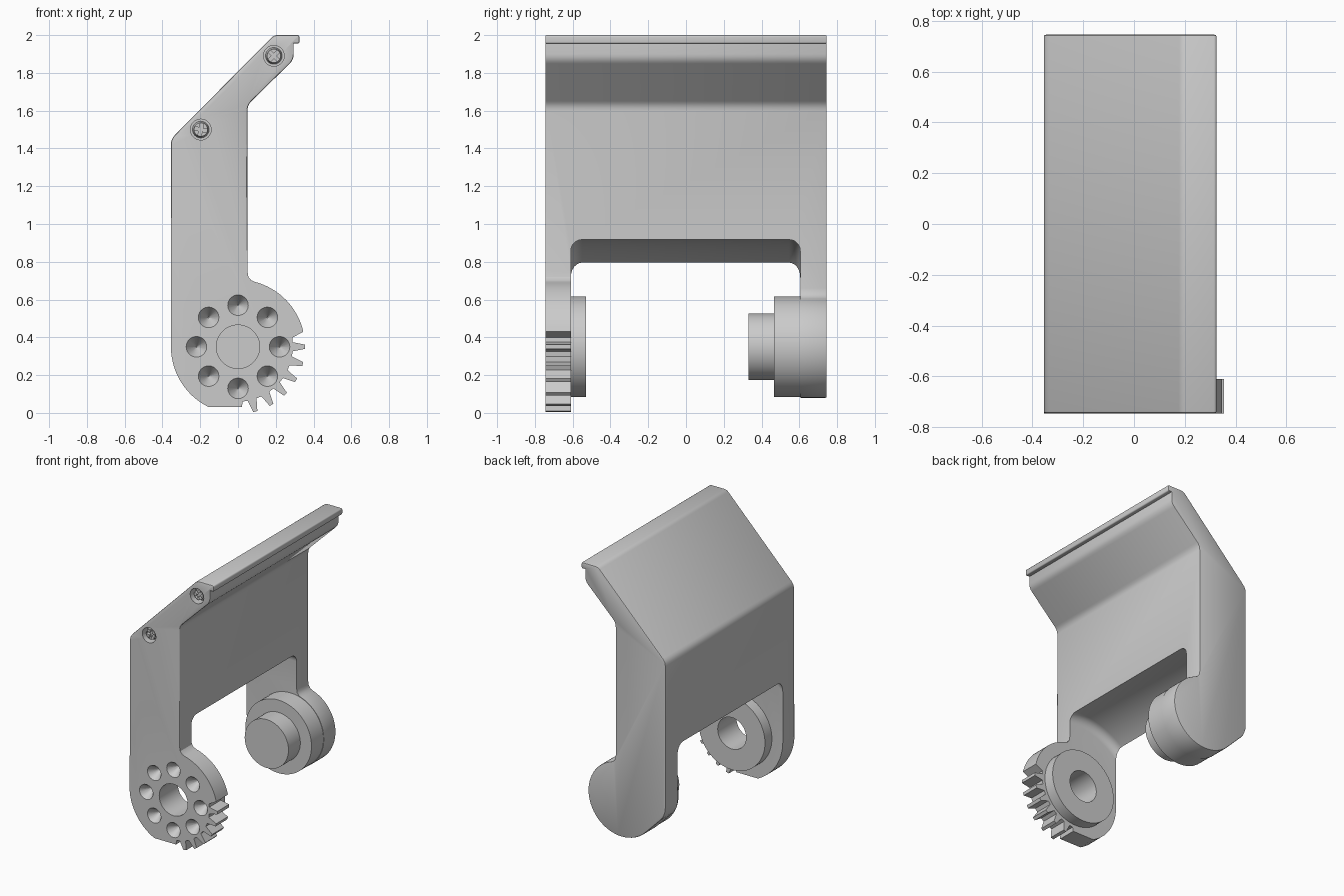
import bpy, bmesh
from math import sin, cos, radians, pi
from mathutils import Matrix, Vector

if "Cube" in bpy.data.objects:
    bpy.data.objects.remove(bpy.data.objects["Cube"])

CZ = 0.35                      # height of the pivot axis
Y0, Y1 = -0.745, 0.745         # outer side faces


def to_object(name, bm):
    bmesh.ops.recalc_face_normals(bm, faces=bm.faces[:])
    me = bpy.data.meshes.new(name)
    bm.to_mesh(me)
    bm.free()
    ob = bpy.data.objects.new(name, me)
    bpy.context.collection.objects.link(ob)
    return ob


def cyl(name, x, z, ya, yb, r0, r1=None, n=48, bevel=0):
    bm = bmesh.new()
    m = Matrix.Translation((x, (ya + yb) / 2, z)) @ Matrix.Rotation(-pi / 2, 4, 'X')
    bmesh.ops.create_cone(bm, cap_ends=True, segments=n, radius1=r0,
                          radius2=r0 if r1 is None else r1, depth=yb - ya, matrix=m)
    if bevel:
        rim = [e for e in bm.edges if abs(e.verts[0].co.y - e.verts[1].co.y) < 1e-5]
        bmesh.ops.bevel(bm, geom=rim, offset=bevel, segments=6, profile=0.5, affect='EDGES')
    return to_object(name, bm)


def box(name, x, y, z, sx, sy, sz, turn=0):
    bm = bmesh.new()
    m = (Matrix.Translation((x, y, z)) @ Matrix.Rotation(turn, 4, 'Y')
         @ Matrix.Diagonal((sx, sy, sz, 1)))
    bmesh.ops.create_cube(bm, size=1, matrix=m)
    return to_object(name, bm)


def cut(ob, cutter):
    mod = ob.modifiers.new("cut", 'BOOLEAN')
    mod.operation, mod.solver, mod.object = 'DIFFERENCE', 'EXACT', cutter
    bpy.context.view_layer.objects.active = ob
    bpy.ops.object.modifier_apply(modifier=mod.name)
    bpy.data.objects.remove(cutter)


def arc(r, a, b, n):
    return [(r * cos(radians(a + (b - a) * i / n)),
             CZ + r * sin(radians(a + (b - a) * i / n))) for i in range(n + 1)]


def rounded(points):
    # turns (x, z, radius) corners into short curves
    out = []
    for i, p in enumerate(points):
        if len(p) == 2:
            out.append(p)
            continue
        c = Vector(p[:2])
        a = c + (Vector(points[i - 1][:2]) - c).normalized() * p[2]
        b = c + (Vector(points[(i + 1) % len(points)][:2]) - c).normalized() * p[2]
        for k in range(5):
            t = k / 4
            out.append(tuple(a * (1 - t) ** 2 + c * 2 * t * (1 - t) + b * t * t))
    return out


def half(name, profile, y_out, bevel_above):
    bm = bmesh.new()
    f = bm.faces.new([bm.verts.new((x, 0, z)) for x, z in profile])
    ext = bmesh.ops.extrude_face_region(bm, geom=[f], use_keep_orig=True)
    vs = [g for g in ext['geom'] if isinstance(g, bmesh.types.BMVert)]
    bmesh.ops.translate(bm, verts=vs, vec=(0, y_out, 0))
    es = [e for e in bm.edges if all(abs(v.co.y - y_out) < 1e-5 for v in e.verts)
          and sum(v.co.z for v in e.verts) / 2 > bevel_above]
    bmesh.ops.bevel(bm, geom=es, offset=0.008, segments=2, profile=0.5, affect='EDGES')
    return to_object(name, bm)


# Shared upper outline: leaning head with a lip
upper = [(0.05, 1.63, 0.03), (0.295, 1.87, 0.03), (0.295, 1.955), (0.325, 1.955, 0.01),
         (0.325, 2.0, 0.012), (0.19, 2.0, 0.02), (-0.355, 1.45, 0.03)]

# Gear-side outline
teeth = []
for k in range(6):
    a = -75 + 15 * k
    for da, r in ((-4.8, 0.29), (-3, 0.325), (-1.8, 0.355), (1.8, 0.355), (3, 0.325), (4.8, 0.29)):
        teeth += arc(r, a + da, a + da, 1)[:1]
left_profile = (upper + arc(0.355, 180, 244.3, 14) + [(0.02, 0.03), (0.025, 0.06)]
                + teeth + arc(0.292, 9.5, 9.5, 1)[:1] + arc(0.355, 13, 75, 16)
                + [(0.07, 0.702), (0.055, 0.72), (0.05, 0.75)])
# Plain-side outline
right_profile = (upper + [(-0.355, 0.325, 0.06)] + arc(0.27, 225, 430, 36)
                 + [(0.07, 0.613), (0.055, 0.632), (0.05, 0.66)])

left = half("left_half", rounded(left_profile), Y0, 0.74)
right = half("right_half", rounded(right_profile), Y1, -1)

# Rounded window between the two arms
for ob in (left, right):
    cut(ob, cyl("window_cutter", 0, CZ, -0.61, 0.605, 0.57, n=96, bevel=0.06))

# Axle hole, ring of dimples and screw holes on the gear side
cut(left, cyl("axle_cutter", 0, CZ, -0.9, -0.4, 0.115))
for k in range(8):
    a = k * pi / 4
    cut(left, cyl("dimple_cutter", 0.22 * cos(a), CZ + 0.22 * sin(a),
                  Y0 - 0.01, Y0 + 0.08, 0.061, 0.003, n=24))
screws = [(0.19, 1.89, 0.78), (-0.197, 1.5, 0.2)]
for x, z, t in screws:
    cut(left, cyl("screw_hole_cutter", x, z, Y0 - 0.02, Y0 + 0.06, 0.055, n=32))

# Weld the halves into one bracket
bm = bmesh.new()
bm.from_mesh(left.data)
bm.from_mesh(right.data)
mid = [f for f in bm.faces if all(abs(v.co.y) < 1e-4 for v in f.verts)]
bmesh.ops.delete(bm, geom=mid, context='FACES')
bmesh.ops.remove_doubles(bm, verts=bm.verts[:], dist=1e-4)
seam = [e for e in bm.edges if all(abs(v.co.y) < 1e-4 for v in e.verts) and len(e.link_faces) == 2]
bmesh.ops.dissolve_edges(bm, edges=seam, use_verts=True)
bpy.data.objects.remove(left)
bpy.data.objects.remove(right)
parts = [to_object("bracket", bm)]

# Gear-side boss with axle hole
boss = cyl("gear_boss", 0, CZ, -0.615, -0.53, 0.267, n=64)
cut(boss, cyl("boss_cutter", 0, CZ, -0.8, -0.4, 0.115))
parts.append(boss)

# Plain-side boss and peg
parts.append(cyl("plain_boss", 0, CZ, 0.467, 0.612, 0.267, n=64))
parts.append(cyl("pivot_peg", 0, CZ, 0.33, 0.475, 0.177, n=48))

# Recessed cross-head screws
for x, z, t in screws:
    head = cyl("screw", x, z, Y0 + 0.018, Y0 + 0.07, 0.036, 0.046, n=32)
    for turn in (t, t + pi / 2):
        cut(head, box("slot_cutter", x, Y0 + 0.02, z, 0.068, 0.04, 0.018, turn))
    parts.append(head)

# Smooth curved surfaces, keep hard edges
bpy.ops.object.select_all(action='DESELECT')
for ob in parts:
    ob.select_set(True)
    bpy.context.view_layer.objects.active = ob
bpy.ops.object.shade_smooth_by_angle(angle=radians(30))
